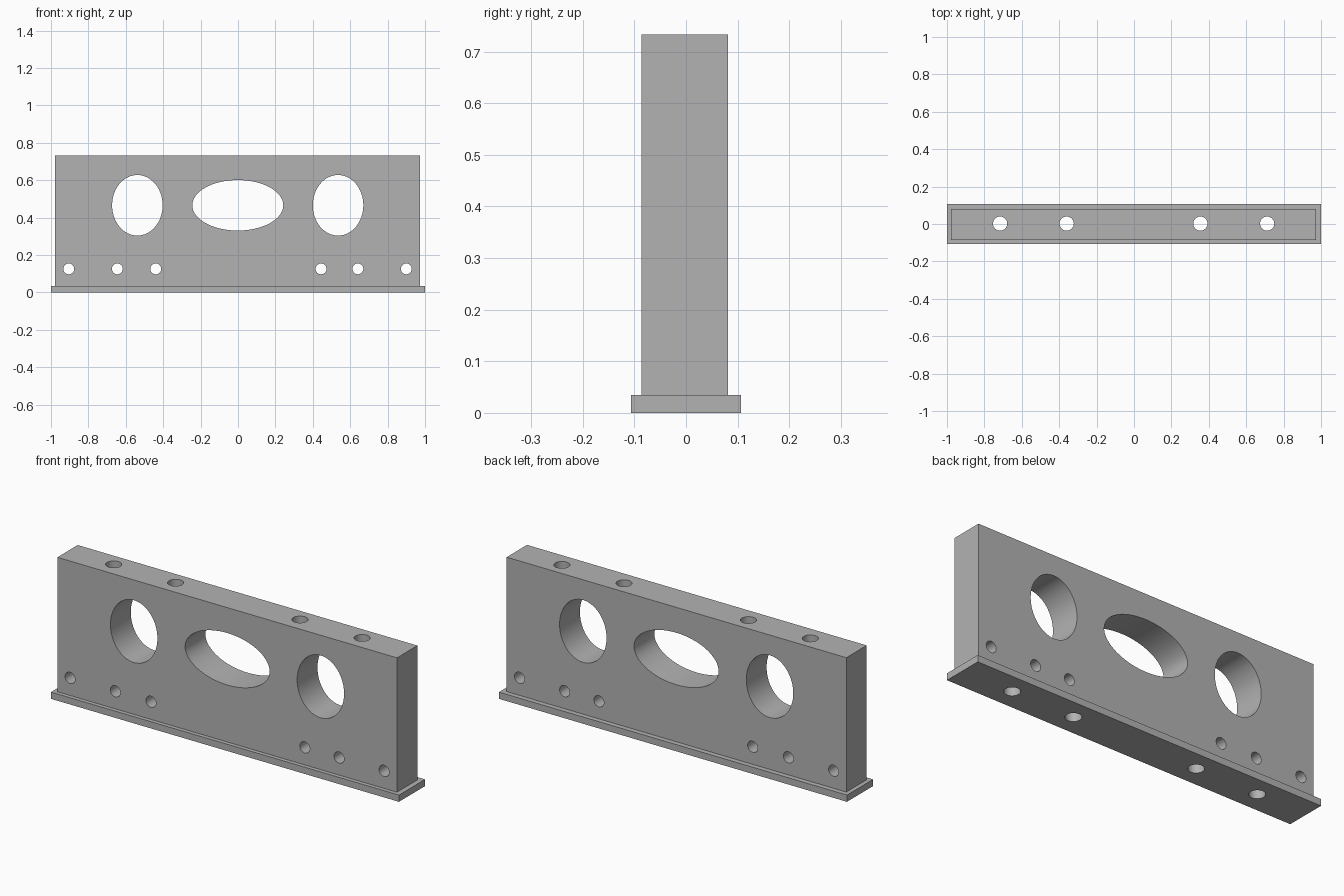
import bpy
from math import pi, radians

old = bpy.data.objects.get("Cube")
if old:
    bpy.data.objects.remove(old)

grey = bpy.data.materials.new("plain grey")
grey.use_nodes = True
colour = (0.45, 0.45, 0.45, 1)
grey.diffuse_color = colour
grey.node_tree.nodes["Principled BSDF"].inputs["Base Color"].default_value = colour


def block(name, low, high):
    """Box between two opposite corners."""
    centre = [(a + b) / 2 for a, b in zip(low, high)]
    bpy.ops.mesh.primitive_cube_add(size=1, location=centre)
    ob = bpy.context.object
    ob.name = name
    ob.scale = [b - a for a, b in zip(low, high)]
    bpy.ops.object.transform_apply(location=False, rotation=False, scale=True)
    ob.data.materials.append(grey)
    return ob


def cutter(name, location, rx, ry, depth, tilt=0, sides=32):
    """Elliptical prism used as a drill."""
    bpy.ops.mesh.primitive_cylinder_add(vertices=sides, radius=1, depth=depth,
                                        location=location, rotation=(tilt, 0, 0))
    ob = bpy.context.object
    ob.name = name
    ob.scale = (rx, ry, 1)
    ob.data.materials.append(grey)
    ob.hide_render = True
    return ob


def drill(target, tools):
    """Cut every tool out of the target and bake the result."""
    bpy.ops.object.select_all(action="DESELECT")
    bpy.context.view_layer.objects.active = target
    target.select_set(True)
    for tool in tools:
        mod = target.modifiers.new("hole", "BOOLEAN")
        mod.operation = "DIFFERENCE"
        mod.solver = "EXACT"
        mod.object = tool
        bpy.ops.object.modifier_apply(modifier=mod.name)
    bpy.ops.object.shade_smooth_by_angle(angle=radians(30))


# Upright slab and the wider foot plate below it
body = block("upright_slab", (-0.978, -0.086, 0.035), (0.974, 0.081, 0.733))
base = block("foot_plate", (-1, -0.107, 0), (1, 0.107, 0.035))

# Large oval windows through the slab
windows = [cutter("centre_window", (-0.001, 0, 0.466), 0.243, 0.135, 1, pi / 2, 64)]
for x in (-0.538, 0.535):
    windows.append(cutter("side_window", (x, 0, 0.466), 0.135, 0.162, 1, pi / 2, 64))

# Row of small bolt holes near the foot
bolts = [cutter("bolt_hole", (x, 0, 0.126), 0.029, 0.029, 1, pi / 2)
         for x in (-0.905, -0.645, -0.44, 0.444, 0.641, 0.9)]

# Vertical rod holes through slab and foot plate
rods = [cutter("rod_hole", (x, 0.002, 0.4), 0.038, 0.038, 2)
        for x in (-0.716, -0.36, 0.355, 0.712)]

drill(body, windows + bolts + rods)
drill(base, rods)

# The drills are no longer needed
for tool in windows + bolts + rods:
    bpy.data.objects.remove(tool)
